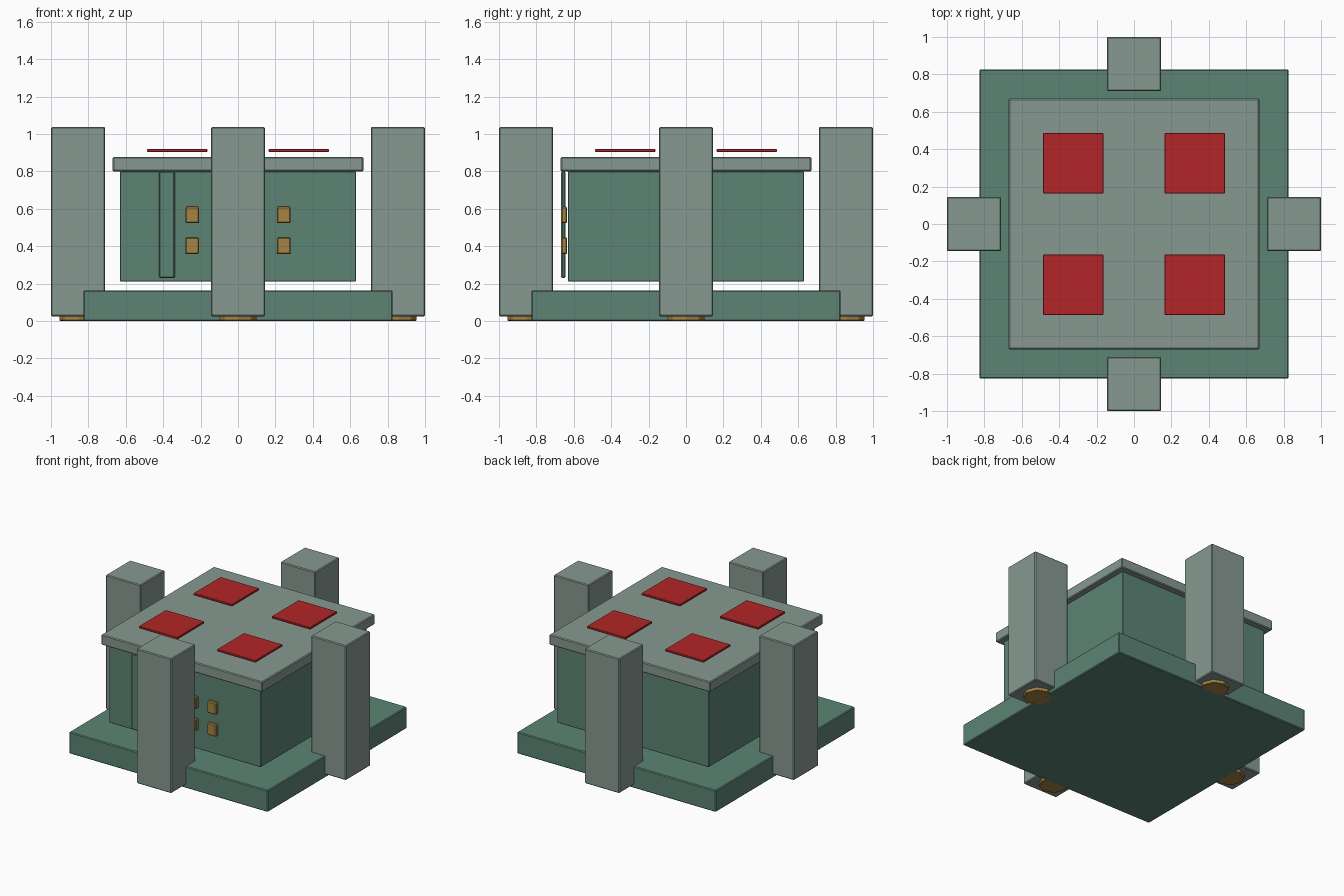
import bpy, math

if "Cube" in bpy.data.objects:
    bpy.data.objects.remove(bpy.data.objects["Cube"])


def material(name, rgb):
    lin = [((c / 255 + 0.055) / 1.055) ** 2.4 for c in rgb]
    m = bpy.data.materials.new(name)
    m.diffuse_color = (*lin, 1)
    m.use_nodes = True
    m.node_tree.nodes["Principled BSDF"].inputs["Base Color"].default_value = m.diffuse_color
    return m


green = material("sage_green", (93, 132, 117))
grey = material("stone_grey", (135, 153, 145))
red = material("red", (178, 38, 40))
brass = material("brass", (165, 131, 68))


def finish(name, mat, bevel):
    o = bpy.context.object
    o.name = name
    o.data.materials.append(mat)
    if bevel:
        b = o.modifiers.new("edge_bevel", 'BEVEL')
        b.width = bevel
        b.segments = 1
    return o


def box(name, x, y, z, mat, bevel=0.006):
    """Box from (low, high) ranges on each axis."""
    bpy.ops.mesh.primitive_cube_add(size=1, location=[(a + b) / 2 for a, b in (x, y, z)])
    o = bpy.context.object
    o.scale = [b - a for a, b in (x, y, z)]
    bpy.ops.object.transform_apply(location=False, rotation=False, scale=True)
    return finish(name, mat, bevel)


def around(c, half):
    return (c - half, c + half)


# Base slab, main body and roof slab
box("base", (-0.827, 0.827), (-0.827, 0.827), (0.0, 0.163), green)
box("body", (-0.63, 0.63), (-0.63, 0.63), (0.21, 0.80), green, 0.003)
box("roof", (-0.67, 0.67), (-0.67, 0.67), (0.80, 0.877), grey)

# Pillars with octagonal feet, one on the middle of each side
for side, (dx, dy) in {"front": (0, -1), "right": (1, 0), "back": (0, 1), "left": (-1, 0)}.items():
    cx, cy = dx * 0.855, dy * 0.855
    box("pillar_" + side, around(cx, 0.145), around(cy, 0.145), (0.025, 1.037), grey)
    bpy.ops.mesh.primitive_cylinder_add(vertices=8, radius=0.1, depth=0.035,
                                        location=(cx, cy, 0.0175))
    finish("foot_" + side, brass, 0.004)

# Floating roof panels
for sx in (-1, 1):
    for sy in (-1, 1):
        box("roof_panel", around(sx * 0.325, 0.161), around(sy * 0.325, 0.161),
            (0.903, 0.919), red, 0.003)

# Door panel on the front
box("door", (-0.422, -0.338), (-0.667, -0.645), (0.23, 0.80), green)

# Two rows of small windows on the front
for row in (0.402, 0.567):
    for i in range(4):
        box("window", around(-0.245 + i * 0.1633, 0.037), (-0.667, -0.635),
            around(row, 0.044), brass)
